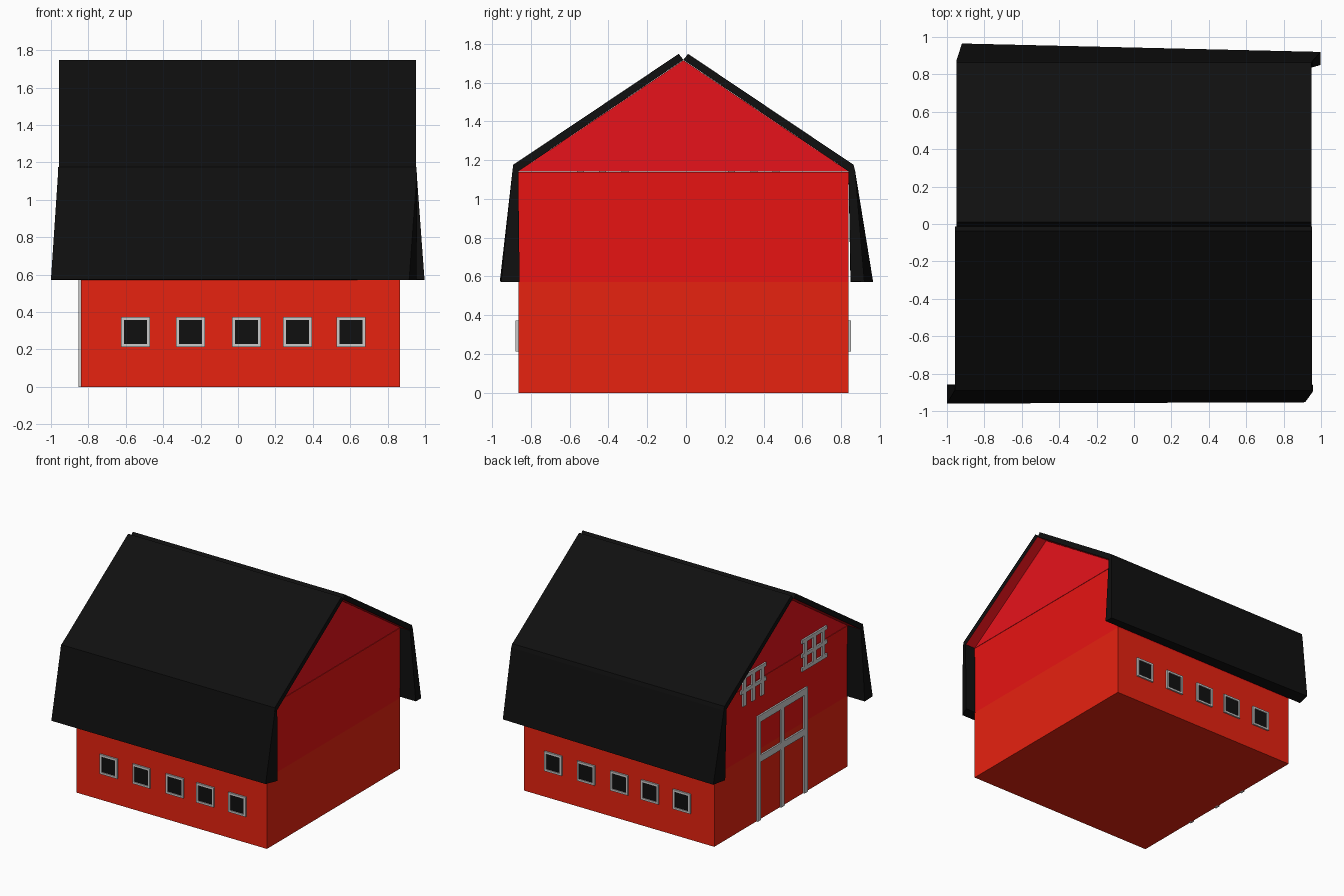
import bpy, bmesh

if "Cube" in bpy.data.objects:
    bpy.data.objects.remove(bpy.data.objects["Cube"])


def material(name, rgb):
    m = bpy.data.materials.new(name)
    m.diffuse_color = (*rgb, 1)
    m.use_nodes = True
    m.node_tree.nodes["Principled BSDF"].inputs["Base Color"].default_value = m.diffuse_color
    return m


RED_LOW = material("red_lower", (0.8, 0.016, 0.005))
RED_UP = material("red_upper", (0.8, 0.007, 0.006))
RED_GABLE = material("red_gable", (0.8, 0.006, 0.011))
BLACK = material("black", (0.005, 0.005, 0.005))


def finish(name, bm, mats):
    bmesh.ops.recalc_face_normals(bm, faces=bm.faces[:])
    me = bpy.data.meshes.new(name)
    bm.to_mesh(me)
    bm.free()
    for m in mats:
        me.materials.append(m)
    ob = bpy.data.objects.new(name, me)
    bpy.context.collection.objects.link(ob)
    return ob


def loft(name, ring_a, ring_b, *mats, under=None):
    """Solid between two matching rings; face number 'under' gets the second material."""
    bm = bmesh.new()
    a = [bm.verts.new(p) for p in ring_a]
    b = [bm.verts.new(p) for p in ring_b]
    n = len(a)
    bm.faces.new(a)
    bm.faces.new(b[::-1])
    for i in range(n):
        f = bm.faces.new((a[i], b[i], b[(i + 1) % n], a[(i + 1) % n]))
        if i == under:
            f.material_index = 1
    return finish(name, bm, mats)


def prism(name, profile, x0, x1, *mats, under=None):
    return loft(name, [(x0, y, z) for y, z in profile],
                [(x1, y, z) for y, z in profile], *mats, under=under)


def add_box(bm, x0, x1, y0, y1, z0, z1):
    vs = bmesh.ops.create_cube(bm, size=1)["verts"]
    for v in vs:
        v.co = (x0 if v.co.x < 0 else x1, y0 if v.co.y < 0 else y1, z0 if v.co.z < 0 else z1)


def boxes(name, dims, *mats):
    bm = bmesh.new()
    for d in dims:
        add_box(bm, *d)
    return finish(name, bm, mats)


# Walls
X0, X1, Y0, Y1 = -0.84, 0.865, -0.865, 0.838
YC = (Y0 + Y1) / 2
boxes("lower_walls", [(X0, X1, Y0, Y1, 0, 0.572)], RED_LOW)
boxes("upper_walls", [(X0, X1, Y0, Y1, 0.572, 1.139)], RED_UP)
prism("gable", [(Y0, 1.142), (Y1, 1.142), (YC, 1.715)], X0, X1, RED_GABLE)

# Upper roof slabs, red on the underside
for name, s, edge, x0, x1 in (("front_roof", -1, Y0, -0.958, 0.953),
                              ("back_roof", 1, Y1, -0.95, 0.95)):
    prism(name, [(YC, 1.717), (edge, 1.142), (edge + s * 0.026, 1.176), (YC + s * 0.024, 1.748)],
          x0, x1, BLACK, RED_GABLE, under=0)

# Steep, slightly skewed lower roof skirts
loft("front_skirt",
     [(-0.962, Y0, 1.145), (-0.962, -0.895, 1.145), (0.957, -0.895, 1.145), (0.957, Y0, 1.145)],
     [(-1.0, -0.858, 0.572), (-1.0, -0.96, 0.575), (0.915, -0.953, 0.572), (0.955, -0.858, 0.572)], BLACK)
prism("front_skirt_cap", [(Y0, 1.145), (-0.895, 1.145), (-0.891, 1.176)], -0.962, 0.955, BLACK)
loft("back_skirt",
     [(-0.95, Y1, 1.145), (-0.95, 0.872, 1.145), (0.955, 0.872, 1.145), (0.955, Y1, 1.145)],
     [(-0.945, 0.848, 0.572), (-0.92, 0.965, 0.572), (0.997, 0.92, 0.572), (0.997, 0.85, 0.575)], BLACK)
prism("back_skirt_cap", [(Y1, 1.145), (0.872, 1.145), (0.864, 1.176)], -0.95, 0.953, BLACK)

# Side windows: five per long wall
centres = (-0.548, -0.254, 0.045, 0.318, 0.604)
W, T, ZA, ZB = 0.078, 0.016, 0.214, 0.373
for side, wall, s, xs in (("front", Y0, -1, centres),
                          ("back", Y1, 1, [0.05 - c for c in centres])):
    fy = sorted((wall - s * 0.01, wall + s * 0.013))
    py = sorted((wall - s * 0.01, wall + s * 0.005))
    for i, c in enumerate(xs, 1):
        l, r = c - W, c + W
        boxes(f"{side}_window_frame_{i}",
              [(l, l + T, *fy, ZA, ZB), (r - T, r, *fy, ZA, ZB),
               (l + T, r - T, *fy, ZA, ZA + T), (l + T, r - T, *fy, ZB - T, ZB)])
        boxes(f"{side}_window_pane_{i}", [(l + T, r - T, *py, ZA + T, ZB - T)], BLACK)

# Barn door trim on the left end wall
TX = (X0 - 0.013, X0 + 0.01)
posts = [(*TX, c - 0.02, c + 0.02, 0, 0.80) for c in (0.28, -0.02, -0.32)]
rails = [(*TX, -0.34, 0.30, z, z + 0.055) for z in (0.47, 0.795)]
boxes("door_trim", posts + rails)


# Hay loft windows on the left end wall
def loft_window(name, c, rail_heights):
    bars = [(*TX, c + d - 0.018, c + d + 0.018, 1.0, 1.24) for d in (-0.115, 0, 0.115)]
    bars += [(*TX, c - 0.16, c + 0.16, z - 0.015, z + 0.015) for z in rail_heights]
    boxes(name, bars)


loft_window("loft_window_right", -0.43, (1.01, 1.12, 1.235))
loft_window("loft_window_left", 0.35, (1.12, 1.235))
